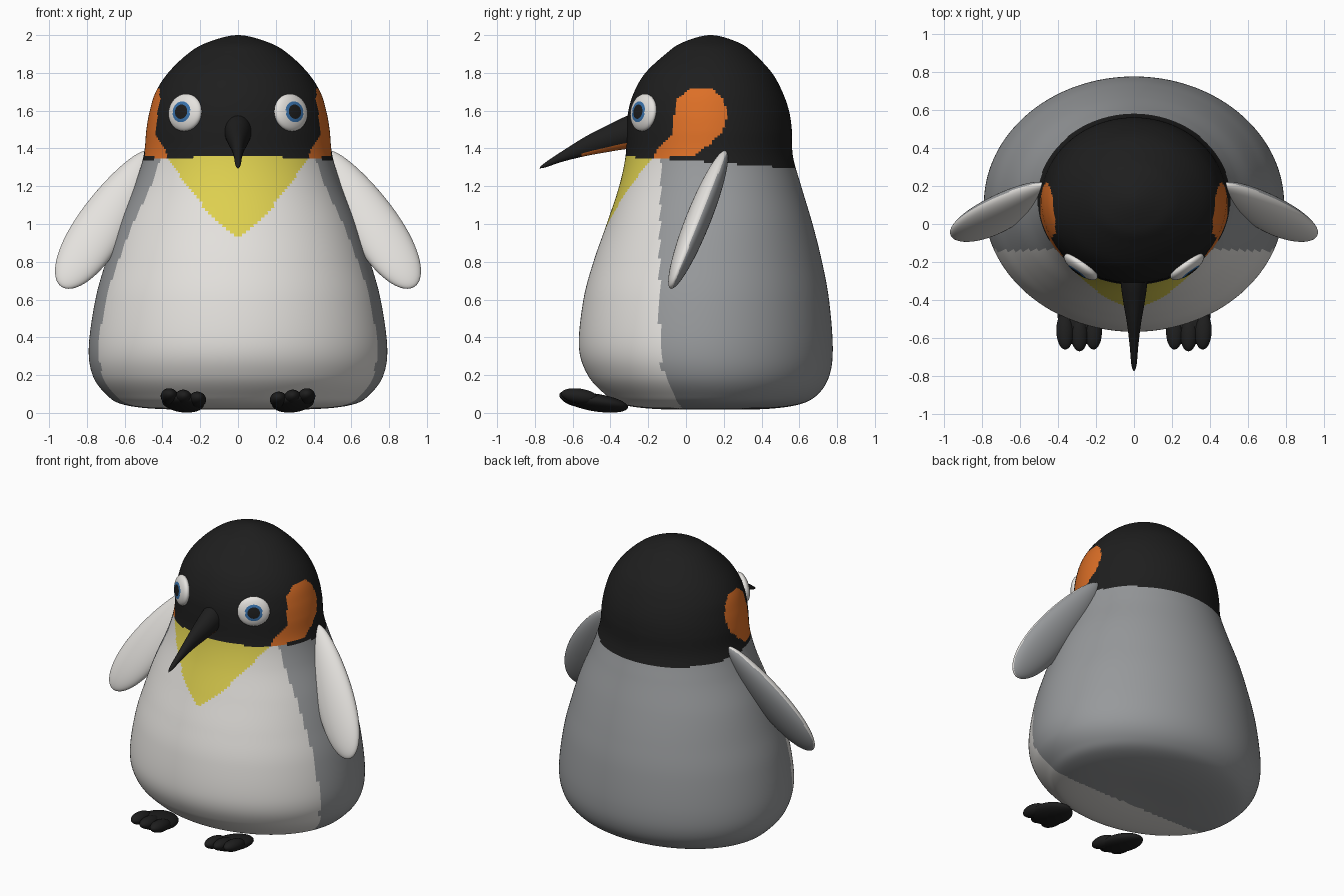
import bpy, bmesh, math
from mathutils import Vector, Matrix

cube = bpy.data.objects.get("Cube")
if cube:
    bpy.data.objects.remove(cube, do_unlink=True)


def material(name, *rgb):
    mat = bpy.data.materials.new(name)
    mat.use_nodes = True
    mat.diffuse_color = (*rgb, 1)
    mat.node_tree.nodes["Principled BSDF"].inputs["Base Color"].default_value = (*rgb, 1)
    return mat


BLACK = material("black", 0.013, 0.013, 0.013)
WHITE = material("white", 0.78, 0.76, 0.73)
GREY = material("grey", 0.31, 0.32, 0.33)
YELLOW = material("yellow", 0.74, 0.64, 0.08)
ORANGE = material("orange", 0.72, 0.16, 0.02)
BLUE = material("blue", 0.04, 0.17, 0.42)


def finish(bm, name, mats, rule=None, matrix=None):
    """Colour faces by a rule on their centres, place the mesh and make the object."""
    bmesh.ops.remove_doubles(bm, verts=bm.verts, dist=1e-5)
    bmesh.ops.recalc_face_normals(bm, faces=bm.faces)
    for face in bm.faces:
        face.smooth = True
        if rule:
            face.material_index = mats.index(rule(face.calc_center_median()))
    if matrix:
        bm.transform(matrix)
    mesh = bpy.data.meshes.new(name)
    bm.to_mesh(mesh)
    bm.free()
    for mat in mats:
        mesh.materials.append(mat)
    obj = bpy.data.objects.new(name, mesh)
    bpy.context.collection.objects.link(obj)
    return obj


def smooth_rows(rows, steps):
    """Smooth curve through the rows; end rows close on the axis."""
    def phantom(end, near):
        return [near[0]] + [2 * a - b for a, b in zip(end[1:], near[1:])]
    pts = [phantom(rows[0], rows[1]), *rows, phantom(rows[-1], rows[-2])]
    out = []
    for p0, p1, p2, p3 in zip(pts, pts[1:], pts[2:], pts[3:]):
        for i in range(steps):
            t = i / steps
            out.append([b + 0.5 * t * (c - a + t * (2 * a - 5 * b + 4 * c - d
                        + t * (3 * (b - c) + d - a)))
                        for a, b, c, d in zip(p0, p1, p2, p3)])
    return out + [list(rows[-1])]


def loft(rows, segments, point):
    bm = bmesh.new()
    angles = [math.tau * i / segments for i in range(segments)]
    rings = [[bm.verts.new(point(row, math.cos(a), math.sin(a))) for a in angles]
             for row in rows]
    for low, high in zip(rings, rings[1:]):
        for i in range(segments):
            j = (i + 1) % segments
            bm.faces.new((low[i], low[j], high[j], high[i]))
    return bm


def add_ellipsoid(bm, centre, radii, segments=32, rings=20):
    matrix = Matrix.Translation(centre) @ Matrix.Diagonal((*radii, 1))
    return bmesh.ops.create_uvsphere(bm, u_segments=segments, v_segments=rings,
                                     radius=1, matrix=matrix)["verts"]


# Body and head: height, half width, half depth, depth centre
BODY = [(.02, 0, 0, .13), (.02, .4, .28, .13), (.045, .61, .47, .13),
        (.1, .7, .565, .135), (.2, .77, .64, .12), (.35, .79, .672, .105),
        (.6, .755, .65, .107), (.8, .7, .605, .115), (1, .635, .545, .125),
        (1.2, .55, .482, .128), (1.36, .5, .443, .123), (1.5, .485, .437, .123),
        (1.6, .467, .425, .12), (1.7, .435, .392, .118), (1.8, .37, .335, .12),
        (1.9, .267, .235, .127), (1.96, .165, .15, .13), (2, 0, 0, .13)]

# Outline of the cheek patch as (y, z)
CHEEK = [(-.17, 1.35), (.04, 1.36), (.11, 1.41), (.19, 1.48), (.22, 1.57), (.2, 1.66),
         (.14, 1.715), (.02, 1.715), (-.05, 1.66), (-.065, 1.56), (-.07, 1.47),
         (-.15, 1.4)]


def inside(y, z, outline):
    hit = False
    for (y1, z1), (y2, z2) in zip(outline, outline[1:] + outline[:1]):
        if (z1 > z) != (z2 > z) and y < y1 + (z - z1) * (y2 - y1) / (z2 - z1):
            hit = not hit
    return hit


def body_colour(c):
    if c.z > 1.335 - 0.07 * c.y:
        return ORANGE if abs(c.x) > 0.3 and inside(c.y, c.z, CHEEK) else BLACK
    edge = -0.14 + 0.14 * max(0, 1 - c.z / 0.35) ** 2 + 0.02 * max(0, c.z - 0.9)
    if c.y > edge:
        return GREY
    x = abs(c.x)
    return YELLOW if c.z > 0.92 + 0.75 * x + 1.1 * x * x else WHITE


bm = loft(smooth_rows(BODY, 12), 192,
          lambda r, c, s: (r[1] * c, r[3] + r[2] * s, r[0]))
finish(bm, "body", [WHITE, GREY, BLACK, YELLOW, ORANGE], body_colour)

# Beak: y, half height, half width, height centre
BEAK = [(-.2, .1, .075, 1.5), (-.31, .088, .07, 1.485), (-.42, .07, .055, 1.45),
        (-.53, .052, .036, 1.412), (-.65, .029, .022, 1.36),
        (-.74, .014, .014, 1.315), (-.775, 0, 0, 1.293)]


def beak_colour(c):
    top = 1.43 + 0.25 * (c.y + 0.32)
    stripe = -0.55 < c.y and top - 0.038 < c.z < top and abs(c.x) > 0.01
    return ORANGE if stripe else BLACK


bm = loft(smooth_rows(BEAK, 10), 64,
          lambda r, c, s: (r[2] * c, r[0], r[3] + r[1] * s))
finish(bm, "beak", [BLACK, ORANGE], beak_colour)


def eye_colour(c):
    radius = math.hypot(c.x, c.y)
    if c.z < 0 or radius > 0.056:
        return WHITE
    return BLUE if radius > 0.039 else BLACK


for side, label in ((1, "left"), (-1, "right")):
    # Eye: flattened ball with iris and pupil rings around its pole
    bm = bmesh.new()
    add_ellipsoid(bm, (0, 0, 0), (.105, .1, .04), 48, 64)
    facing = Vector((0.58 * side, -0.8, 0.12)).to_track_quat("Z", "Y")
    place = Matrix.Translation((0.28 * side, -0.225, 1.59)) @ facing.to_matrix().to_4x4()
    finish(bm, label + "_eye", [WHITE, BLUE, BLACK], eye_colour, place)

    # Flipper: flat paddle, broader at the tip, pale in front and grey behind
    bm = bmesh.new()
    for v in add_ellipsoid(bm, (0, 0, 0), (1, 1, 1), 64, 48):
        broad = 0.135 * (1 + 0.22 * v.co.z)
        v.co = (v.co.x * broad, v.co.y * 0.066, v.co.z * 0.45)
    along = Vector((0.45 * side, -0.28, -0.7)).normalized()
    front = Vector((0, -0.93, 0.37)).normalized()
    across = front.cross(along)
    place = Matrix((across, front, along)).transposed().to_4x4()
    place.translation = (0.7 * side, 0.065, 1.025)
    finish(bm, label + "_flipper", [WHITE, GREY],
           lambda c: WHITE if c.y > -0.008 else GREY, place)

    # Foot: low pad with three toes
    bm = bmesh.new()
    add_ellipsoid(bm, (0, 0, 0), (.112, .17, .045))
    for toe in (-1, 0, 1):
        reach = -0.09 if toe else -0.1
        add_ellipsoid(bm, (0.075 * toe, reach, 0.012), (.046, .1, .04))
    tilt = Matrix.Rotation(-0.12 * side, 4, "Y") @ Matrix.Rotation(-0.15, 4, "X")
    place = Matrix.Translation((0.292 * side, -0.475, 0.054)) @ tilt
    finish(bm, label + "_foot", [BLACK], None, place)
